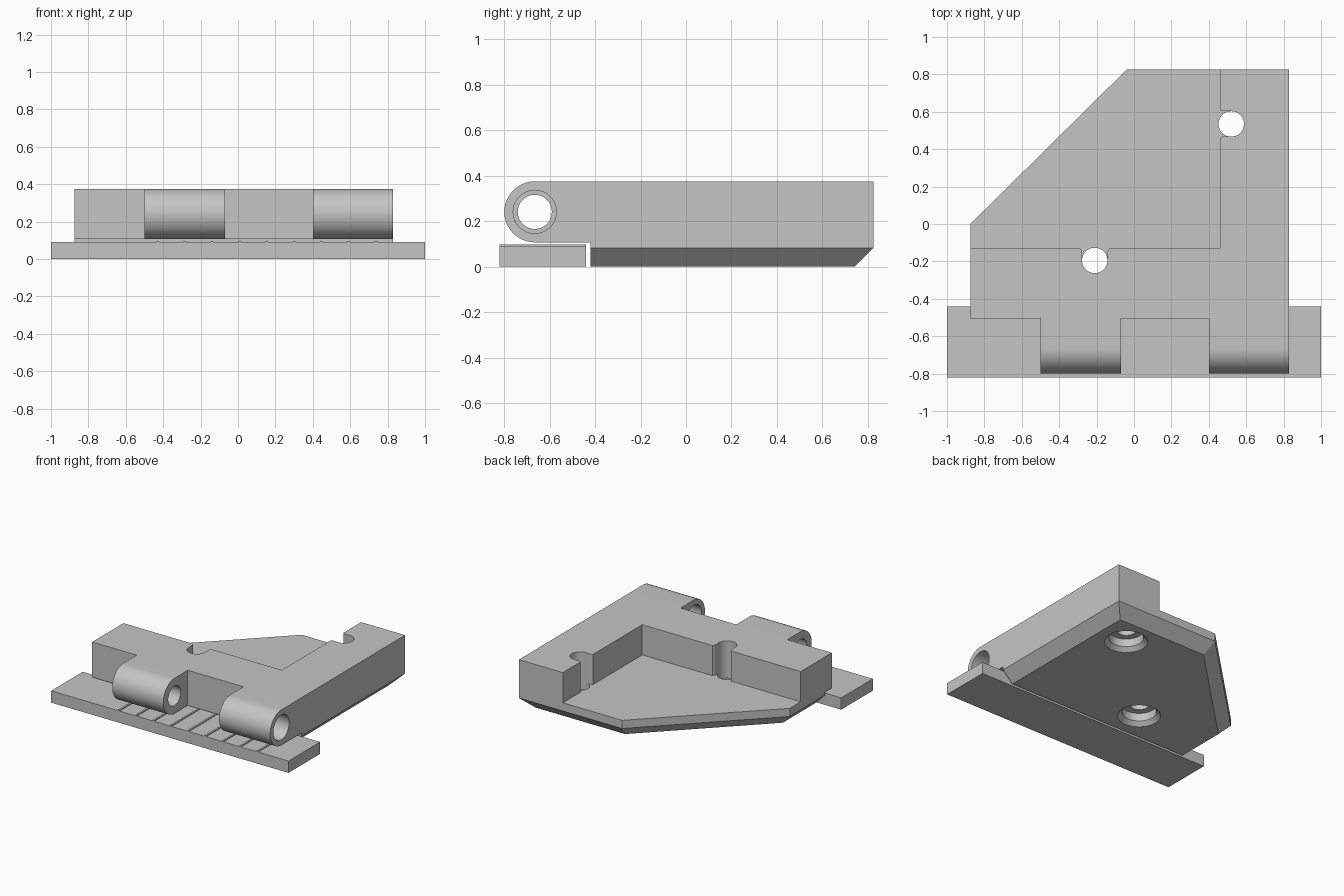
import bpy, bmesh, math
from mathutils import Matrix, Vector

cube = bpy.data.objects.get("Cube")
if cube:
    bpy.data.objects.remove(cube, do_unlink=True)

grey = bpy.data.materials.new("Plain grey")
grey.use_nodes = True
GREY = (0.56, 0.56, 0.56, 1)
grey.diffuse_color = GREY
grey.node_tree.nodes["Principled BSDF"].inputs["Base Color"].default_value = GREY

TOP, UNDER, FLOOR = 0.375, 0.107, 0.145   # housing top, overhang underside, pocket floor
LEFT, RIGHT, BACK = -0.875, 0.83, 0.825
PIN_Y, PIN_Z, PIN_R = -0.665, 0.241, 0.134
SCREW_R = 0.068


def to_object(name, bm):
    bmesh.ops.recalc_face_normals(bm, faces=bm.faces)
    mesh = bpy.data.meshes.new(name)
    bm.to_mesh(mesh)
    bm.free()
    mesh.materials.append(grey)
    obj = bpy.data.objects.new(name, mesh)
    bpy.context.collection.objects.link(obj)
    return obj


def prism(name, points, lo, hi, axis="Z", chamfer=0, flat_y=None):
    """Extrude a profile along Z (points are x, y) or X (points are y, z)."""
    place = (lambda p, t: (p[0], p[1], t)) if axis == "Z" else (lambda p, t: (t, p[0], p[1]))
    bm = bmesh.new()
    face = bm.faces.new([bm.verts.new(place(p, lo)) for p in points])
    extruded = bmesh.ops.extrude_face_region(bm, geom=[face], use_keep_orig=True)
    shift = Vector(place((0, 0), hi - lo))
    moved = [g for g in extruded["geom"] if isinstance(g, bmesh.types.BMVert)]
    bmesh.ops.translate(bm, verts=moved, vec=shift)
    bmesh.ops.recalc_face_normals(bm, faces=bm.faces)
    if chamfer:
        rim = [e for e in bm.edges
               if all(abs(v.co.z - lo) < 1e-5 for v in e.verts)
               and not all(abs(v.co.y - flat_y) < 1e-5 for v in e.verts)]
        bmesh.ops.bevel(bm, geom=rim, offset=chamfer, segments=1, affect="EDGES")
    return to_object(name, bm)


def box(name, x0, x1, y0, y1, z0, z1):
    return prism(name, [(x0, y0), (x1, y0), (x1, y1), (x0, y1)], z0, z1)


def circle(cx, cy, r, n=48):
    return [(cx + r * math.cos(math.tau * i / n), cy + r * math.sin(math.tau * i / n))
            for i in range(n)]


def cone(name, x, y, r_low, r_high, z0, z1):
    bm = bmesh.new()
    bmesh.ops.create_cone(bm, cap_ends=True, segments=48, radius1=r_low, radius2=r_high,
                          depth=z1 - z0, matrix=Matrix.Translation((x, y, (z0 + z1) / 2)))
    return to_object(name, bm)


def combine(target, tool, operation):
    mod = target.modifiers.new("Combine", "BOOLEAN")
    mod.operation, mod.solver, mod.object = operation, "EXACT", tool
    graph = bpy.context.evaluated_depsgraph_get()
    mesh = bpy.data.meshes.new_from_object(target.evaluated_get(graph))
    target.modifiers.clear()
    target.data = mesh
    bpy.data.objects.remove(tool, do_unlink=True)


# Base slab with one cut corner and a chamfered underside
body = prism("hinge_body",
             [(LEFT, -0.42), (RIGHT, -0.42), (RIGHT, BACK), (-0.04, BACK), (LEFT, 0)],
             0, FLOOR, chamfer=0.083, flat_y=-0.42)

# Raised L-shaped housing
housing = prism("housing",
                [(LEFT, -0.505), (RIGHT, -0.505), (RIGHT, BACK),
                 (0.46, BACK), (0.46, -0.13), (LEFT, -0.13)], UNDER, TOP)
combine(body, housing, "UNION")

# Hinge knuckles, each with its own pin bore
for x0, x1, bore in ((-0.5, -0.07, 0.075), (0.4, RIGHT, 0.095)):
    arc = [(PIN_Y - PIN_R * math.sin(math.pi * i / 32), PIN_Z + PIN_R * math.cos(math.pi * i / 32))
           for i in range(33)]
    knuckle = prism("knuckle", arc + [(-0.46, UNDER), (-0.46, TOP)], x0, x1, "X")
    combine(body, knuckle, "UNION")
    pin = prism("pin_bore", circle(PIN_Y, PIN_Z, bore), x0 - 0.05, x1 + 0.05, "X")
    combine(body, pin, "DIFFERENCE")

# Screw holes: flared notch into the pocket, through hole, recess from below
half = [(0, 0.068), (0.045, 0.068), (0.055, 0.071), (0.066, 0.08), (0.1, 0.08)]
notch = half + [(u, -v) for u, v in reversed(half)]
for x, y, angle in ((-0.21, -0.195, math.pi / 2), (0.52, 0.535, math.pi)):
    c, s = math.cos(angle), math.sin(angle)
    shape = [(x + u * c - v * s, y + u * s + v * c) for u, v in notch]
    combine(body, prism("notch_cutter", shape, FLOOR, 0.5), "DIFFERENCE")
    combine(body, cone("screw_cutter", x, y, SCREW_R, SCREW_R, -0.1, 0.5), "DIFFERENCE")
    combine(body, cone("recess_cutter", x, y, 0.12, 0.12, -0.1, 0.09), "DIFFERENCE")
    combine(body, cone("countersink_cutter", x, y, 0.18, 0.12, -0.03, 0.03), "DIFFERENCE")

# Smooth the round surfaces, keep the corners sharp
bpy.ops.object.select_all(action="DESELECT")
body.select_set(True)
bpy.context.view_layer.objects.active = body
bpy.ops.object.shade_smooth_by_angle(angle=math.radians(25))

# Separate front plate with thin support ribs
box("front_plate", -1, 1, -0.82, -0.44, 0, 0.09)
for i in range(9):
    x = -0.43 + i * 0.146
    box(f"support_rib_{i + 1}", x - 0.007, x + 0.007, -0.82, -0.44, 0.089, 0.097)
